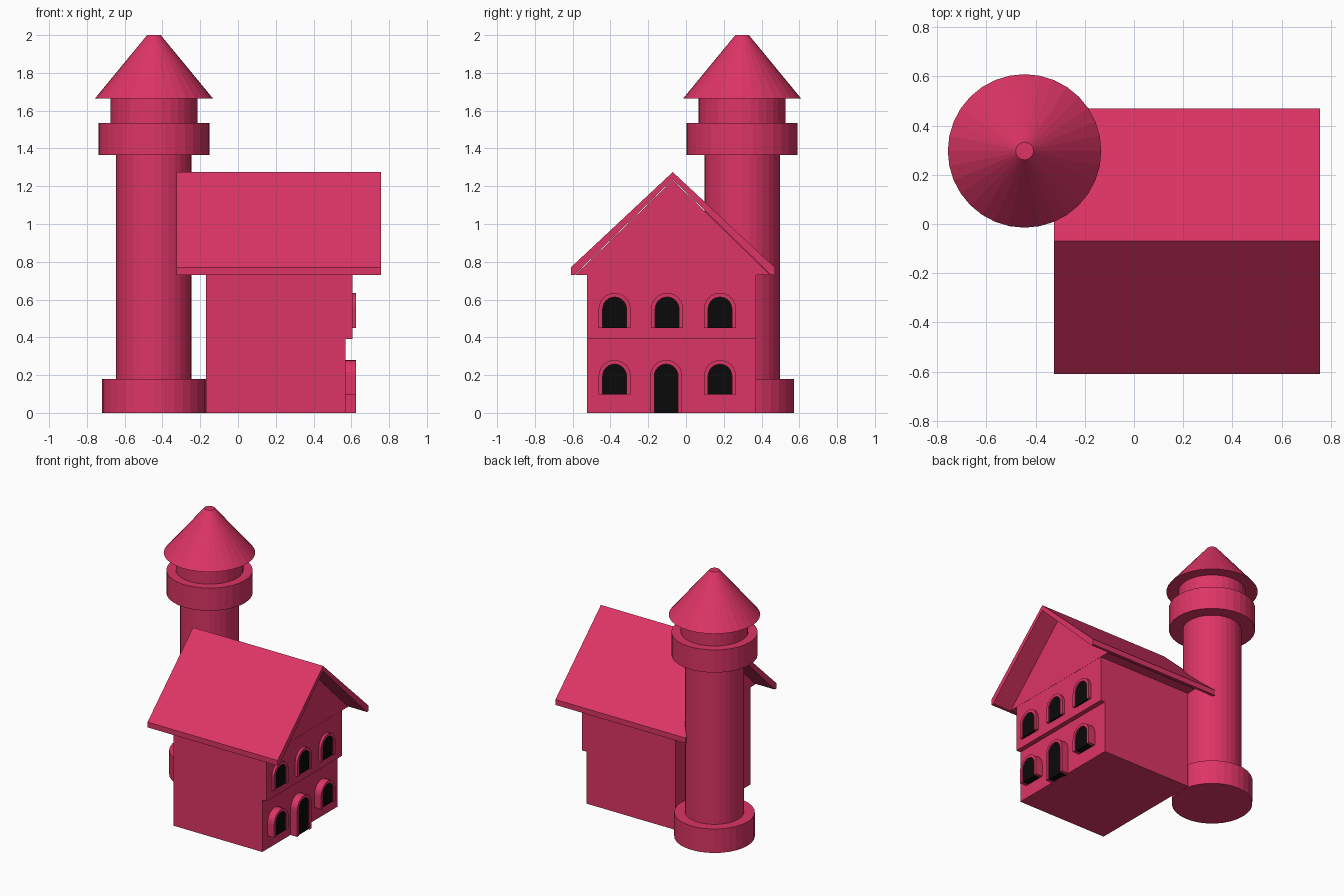
import bpy, bmesh
from math import sin, cos, pi

if "Cube" in bpy.data.objects:
    bpy.data.objects.remove(bpy.data.objects["Cube"])


def material(name, color):
    m = bpy.data.materials.new(name)
    m.diffuse_color = color
    m.use_nodes = True
    m.node_tree.nodes["Principled BSDF"].inputs["Base Color"].default_value = m.diffuse_color
    return m


PINK = material("pink", (0.72, 0.035, 0.13, 1))
BLACK = material("black", (0.003, 0.003, 0.003, 1))


def finish(bm, name, mat):
    bmesh.ops.recalc_face_normals(bm, faces=bm.faces)
    me = bpy.data.meshes.new(name)
    bm.to_mesh(me)
    bm.free()
    ob = bpy.data.objects.new(name, me)
    me.materials.append(mat)
    bpy.context.collection.objects.link(ob)
    return ob


def extrude_x(name, outline, x0, x1, mat=PINK):
    """Extrude a closed (y, z) outline from x0 to x1."""
    bm = bmesh.new()
    face = bm.faces.new([bm.verts.new((x0, y, z)) for y, z in outline])
    ext = bmesh.ops.extrude_face_region(bm, geom=[face])["geom"]
    verts = [v for v in ext if isinstance(v, bmesh.types.BMVert)]
    bmesh.ops.translate(bm, verts=verts, vec=(x1 - x0, 0, 0))
    return finish(bm, name, mat)


def drum(name, r0, r1, z0, z1):
    """Round tower section standing on the tower axis."""
    bm = bmesh.new()
    bmesh.ops.create_cone(bm, cap_ends=True, segments=32,
                          radius1=r0, radius2=r1, depth=z1 - z0)
    bmesh.ops.translate(bm, verts=bm.verts, vec=(-0.445, 0.297, (z0 + z1) / 2))
    return finish(bm, name, PINK)


def rect(y0, y1, z0, z1):
    return [(y0, z0), (y1, z0), (y1, z1), (y0, z1)]


def arch(y, bottom, spring, r, n=12):
    """Arch outline running from the right foot over to the left foot."""
    curve = [(y + r * cos(pi * i / n), spring + r * sin(pi * i / n)) for i in range(n + 1)]
    return [(y + r, bottom)] + curve + [(y - r, bottom)]


def opening(name, y, bottom, spring, wall_x):
    """Raised arched surround with a dark pane just inside it."""
    outer = arch(y, bottom, spring, 0.085)
    inner = arch(y, bottom, spring, 0.063)
    extrude_x(name + "_frame", outer + inner[::-1], wall_x - 0.01, 0.625)
    extrude_x(name + "_pane", inner, wall_x - 0.01, 0.617, BLACK)


# Tower
drum("tower_base", 0.275, 0.275, 0, 0.18)
drum("tower_shaft", 0.2, 0.2, 0.18, 1.37)
drum("tower_ring", 0.294, 0.294, 1.365, 1.535)
drum("tower_neck", 0.23, 0.23, 1.535, 1.67)
drum("tower_roof", 0.312, 0.036, 1.665, 2.0)

# House walls: the upper floor overhangs on the entrance side
extrude_x("lower_floor", rect(-0.525, 0.37, 0, 0.39), -0.17, 0.57)
extrude_x("upper_floor", rect(-0.525, 0.37, 0.39, 0.73), -0.17, 0.605)

# Gable block and overhanging pitched roof
MID = -0.07
extrude_x("gable", [(MID - 0.515, 0.731), (MID + 0.515, 0.731), (MID, 1.232)], -0.17, 0.605)
half = [(0.54, 0.77), (0.54, 0.73), (0.52, 0.73)]
roof = ([(MID, 1.275)] + [(MID + y, z) for y, z in half] + [(MID, 1.236)]
        + [(MID - y, z) for y, z in half[::-1]])
extrude_x("house_roof", roof, -0.325, 0.757)

# Windows on both floors, door in the middle below
for i, y in enumerate((-0.378, -0.1, 0.18)):
    opening(f"upper_window_{i + 1}", y, 0.45, 0.55, 0.605)
    if i == 1:
        opening("door", y - 0.005, 0, 0.195, 0.57)
    else:
        opening(f"lower_window_{i + 1}", y, 0.098, 0.195, 0.57)
